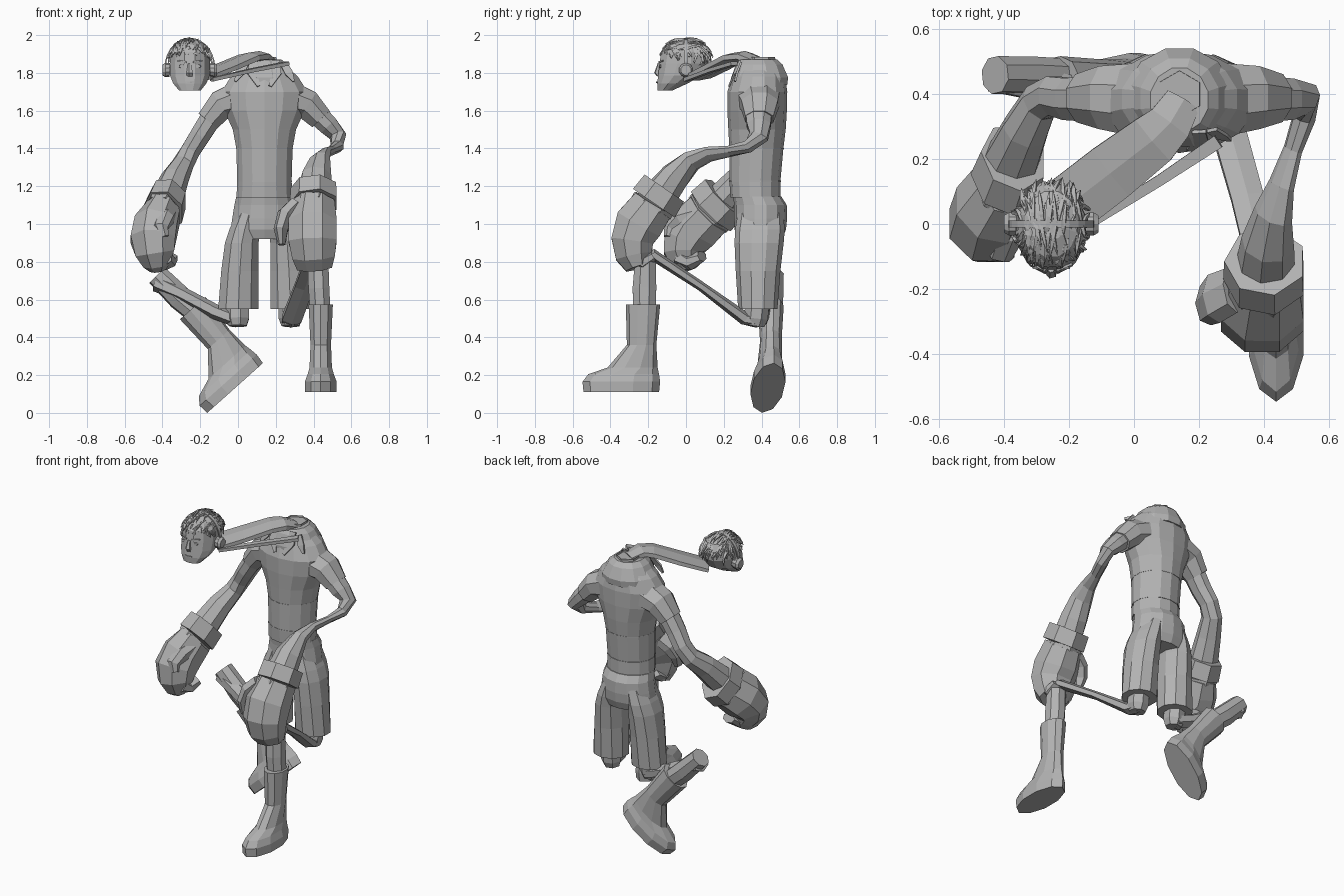
import bpy, bmesh, math, random
from mathutils import Vector, Matrix

random.seed(4)
grey = bpy.data.materials.new("plain_grey")
grey.diffuse_color = (0.45, 0.45, 0.45, 1)


def finish(name, bm):
    bmesh.ops.recalc_face_normals(bm, faces=bm.faces[:])
    me = bpy.data.meshes.new(name)
    bm.to_mesh(me)
    bm.free()
    me.materials.append(grey)
    ob = bpy.data.objects.new(name, me)
    bpy.context.collection.objects.link(ob)
    return ob


def skin(bm, loops, caps=(True, True)):
    """Bridge loops of points into a closed surface."""
    loops = [[bm.verts.new(p) for p in loop] for loop in loops]
    n = len(loops[0])
    for a, b in zip(loops, loops[1:]):
        for k in range(n):
            bm.faces.new((a[k], a[(k + 1) % n], b[(k + 1) % n], b[k]))
    for end, loop in zip(caps, (loops[0], loops[-1])):
        if end:
            bm.faces.new(loop)


def loft(bm, rings, sides=8, ref=(1, 0, 0), matrix=None, caps=(True, True)):
    """Skin elliptical rings (x, y, z, a[, b]) along their path; a lies along ref."""
    pts = [Vector(r[:3]) for r in rings]
    ref, loops = Vector(ref), []
    matrix = matrix or Matrix()
    for i, r in enumerate(rings):
        t = (pts[min(i + 1, len(pts) - 1)] - pts[max(i - 1, 0)]).normalized()
        u = (ref - ref.dot(t) * t).normalized()
        v = t.cross(u)
        angles = [math.tau * (k + 0.5) / sides for k in range(sides)]
        loops.append([matrix @ (pts[i] + u * r[3] * math.cos(w) + v * r[-1] * math.sin(w))
                      for w in angles])
    skin(bm, loops, caps)


def tube(name, rings, sides=8, ref=(1, 0, 0), matrix=None, caps=(True, True)):
    bm = bmesh.new()
    loft(bm, rings, sides, ref, matrix, caps)
    return finish(name, bm)


def stack(name, layers, cx, sides=10, matrix=None):
    """Horizontal slices (z, half width, front y, back y[, x shift])."""
    bm, loops = bmesh.new(), []
    matrix = matrix or Matrix()
    for z, rx, y0, y1, *dx in layers:
        x = cx + (dx[0] if dx else 0)
        angles = [math.tau * (k + 0.5) / sides for k in range(sides)]
        loops.append([matrix @ Vector((x + rx * 1.04 * math.cos(w),
                                       (y0 + y1) / 2 + (y1 - y0) * .52 * math.sin(w), z))
                      for w in angles])
    skin(bm, loops)
    return finish(name, bm)


MID = 0.14  # centre line of the body

# shirt, seams, collar and lapels
stack("shirt", [(1.14, .146, .24, .495), (1.23, .142, .235, .495), (1.40, .147, .235, .51),
                (1.50, .165, .23, .522), (1.60, .21, .225, .528), (1.70, .225, .225, .53),
                (1.78, .175, .25, .52), (1.84, .11, .28, .49)], MID, 14)
stack("shirt_hem", [(1.222, .144, .233, .498), (1.23, .144, .233, .498)], MID, 14)
stack("chest_seam", [(1.398, .148, .233, .512), (1.402, .148, .233, .512)], MID, 14)
stack("collar", [(1.735, .165, .24, .535), (1.775, .162, .24, .54), (1.845, .12, .265, .51),
                 (1.872, .088, .285, .48)], MID, 12)
for s in (-1, 1):
    tube("lapel", [(MID + s * .06, .285, 1.865, .03, .008), (MID + s * .065, .257, 1.80, .035, .008),
                   (MID + s * .03, .228, 1.73, .012, .006)], 4)
    tube("collar_point", [(MID + s * .10, .29, 1.85, .025, .008), (MID + s * .13, .27, 1.80, .03, .008),
                          (MID + s * .155, .26, 1.755, .008, .008)], 4)

# stretched neck from collar to head
tube("neck_stub", [(MID, .40, 1.83, .075), (MID, .40, 1.885, .072)], 6, caps=(True, False))
tube("stretched_neck", [(-.20, .06, 1.778, .105, .02), (-.07, .16, 1.828, .105, .024),
                        (.06, .26, 1.882, .095, .026), (.11, .31, 1.888, .08, .028),
                        (.15, .38, 1.86, .065, .025)], 6, (1, -1, 0))
tube("stretched_neck_fold", [(-.14, .0, 1.765, .022, .014), (.08, .135, 1.815, .024, .014),
                             (.26, .255, 1.85, .03, .014)], 4, (1, -1, 0))

# shorts
stack("shorts_hip", [(.92, .15, .28, .505), (.97, .176, .263, .524), (1.03, .168, .26, .53),
                     (1.10, .157, .26, .528), (1.145, .147, .255, .50)], MID, 14)
for s in (-1, 1):
    stack("shorts_leg", [(.55, .108, .28, .48, s * .138), (.75, .10, .268, .495, s * .130),
                         (.90, .090, .262, .512, s * .120), (.97, .082, .265, .518, s * .105),
                         (1.06, .065, .28, .51, s * .08)], MID, 10)
    tube("knee_stub", [(MID + s * .14, .38, .60, .065), (MID + s * .14, .37, .50, .065),
                       (MID + s * .14, .365, .46, .05)], 7)

# lower legs and boots, one upright and one kicked sideways
toe = Vector((-.28, -.06, -.25)).normalized()
up = Vector((-.64, 0, .77))
up = (up - up.dot(toe) * toe).normalized()
side = (-toe).cross(up)
turn = Matrix((side, -toe, up)).transposed().to_4x4()
kicked = Matrix.Translation((.13, .465, .262)) @ turn @ Matrix.Translation((0, .145, -.11))
upright = Matrix.Translation((.438, 0, 0))
for label, m, knee, lean in (("standing", upright, .80, 0), ("kicked", kicked, .83, -.035)):
    stack(label + "_boot", [(.11, .085, -.535, -.15), (.165, .085, -.54, -.145),
                            (.205, .07, -.51, -.15), (.24, .06, -.41, -.155),
                            (.36, .055, -.31, -.16), (.575, .065, -.315, -.14)], 0, 10, m)
    tube(label + "_shin", [(0, -.22, .5, .058, .062), (-.01, -.22 + lean * .6, .66, .06, .068),
                           (-.015, -.215 + lean, knee, .06, .06)], 8, (1, 0, 0), m)
tube("standing_thigh", [(.42, -.215, .79, .055, .05), (.41, -.18, .84, .055, .03),
                        (.35, .08, .67, .058, .025), (.285, .31, .50, .06, .035),
                        (.28, .38, .49, .055, .04)], 6)
tube("kicked_thigh", [(-.43, .46, .69, .06, .05), (-.30, .43, .63, .055, .04),
                      (-.12, .395, .535, .055, .04), (.0, .375, .49, .06, .04)], 6, (0, 1, 0))

# sleeves and arms
left_ref, right_ref = (1, 0, -1), (1, 0, 1)
tube("left_sleeve", [(.0, .385, 1.66, .10, .12), (-.09, .39, 1.63, .085, .105),
                     (-.16, .388, 1.545, .068, .08)], 8, left_ref)
tube("right_sleeve", [(.28, .385, 1.66, .10, .12), (.37, .39, 1.63, .085, .105),
                      (.44, .388, 1.555, .068, .08)], 8, right_ref)
tube("left_arm", [(-.13, .385, 1.58, .062, .075), (-.20, .385, 1.47, .058, .07),
                  (-.25, .395, 1.39, .055, .065), (-.29, .375, 1.32, .058, .065),
                  (-.335, .29, 1.24, .075), (-.375, .20, 1.14, .088)], 8, left_ref)
tube("right_arm", [(.42, .385, 1.58, .062, .075), (.48, .385, 1.52, .057, .068),
                   (.53, .385, 1.465, .045, .055), (.525, .33, 1.41, .038, .035),
                   (.49, .23, 1.385, .036, .022), (.455, .12, 1.37, .05, .028),
                   (.43, .03, 1.335, .068, .048), (.413, -.06, 1.25, .085, .08),
                   (.405, -.13, 1.16, .092)], 8, right_ref)

# gloves: cuff, fist and thumb
tube("left_cuff", [(-.37, .205, 1.14, .105, .145), (-.395, .135, 1.07, .112, .152)], 7)
tube("left_cuff_trim", [(-.395, .135, 1.07, .10, .14), (-.405, .118, 1.052, .10, .14)], 7)
tube("left_fist", [(-.395, .125, 1.06, .10, .14), (-.435, .05, .985, .125, .145),
                   (-.45, .0, .915, .128, .135), (-.44, -.015, .845, .112, .11),
                   (-.43, -.0, .79, .078, .085), (-.425, .01, .757, .045, .05)], 8)
tube("left_fingers", [(-.42, -.03, .82, .08, .055), (-.395, .03, .80, .075, .045),
                      (-.37, .085, .83, .06, .03)], 7)
tube("left_thumb", [(-.36, .08, 1.06, .045), (-.385, -.03, 1.03, .05), (-.41, -.08, .98, .045),
                    (-.39, -.095, .93, .025)], 7)
tube("right_cuff", [(.405, -.115, 1.19, .127, .13), (.405, -.17, 1.11, .13, .138)], 7)
tube("right_cuff_trim", [(.405, -.17, 1.11, .115, .122), (.403, -.185, 1.085, .115, .122)], 7)
tube("right_fist", [(.403, -.175, 1.10, .118, .122), (.395, -.25, 1.0, .138, .138),
                    (.395, -.285, .91, .138, .12), (.40, -.275, .83, .122, .105),
                    (.405, -.255, .77, .10, .07)], 8)
tube("right_fingers", [(.40, -.29, .83, .11, .05), (.40, -.23, .795, .105, .045),
                       (.40, -.175, .83, .09, .03)], 7)
tube("right_thumb", [(.31, -.20, 1.09, .05, .08), (.255, -.225, 1.04, .052, .085),
                     (.228, -.245, .97, .04, .07), (.232, -.255, .89, .02, .035)], 7)

# head with nose, brows, eyes, mouth and ears
HX = -.255
stack("head", [(1.708, .058, -.15, -.07), (1.745, .088, -.152, .01), (1.785, .104, -.147, .08),
               (1.85, .106, -.14, .12), (1.91, .102, -.13, .122), (1.95, .08, -.10, .10),
               (1.97, .04, -.05, .05)], HX, 12)
tube("nose", [(HX, -.142, 1.85, .010, .008), (HX, -.153, 1.80, .018, .016),
              (HX, -.145, 1.785, .018, .010)], 5)
tube("mouth", [(HX - .025, -.150, 1.752, .004), (HX, -.155, 1.75, .005),
               (HX + .025, -.150, 1.752, .004)], 4, (0, 0, 1))
for s in (-1, 1):
    tube("eye", [(HX + s * .042, -.132, 1.835, .018, .010), (HX + s * .042, -.139, 1.835, .016, .009)], 8)
    tube("eyebrow", [(HX + s * .018, -.142, 1.857, .006), (HX + s * .065, -.122, 1.865, .005)], 4, (0, 0, 1))
    tube("ear", [(HX + s * .09, .01, 1.82, .02, .032), (HX + s * .115, .015, 1.82, .018, .03)], 8, (0, 1, 0))
    # headphone cups
    tube("headphone_cup", [(HX + s * .108, .0, 1.815, .036), (HX + s * .13, .0, 1.815, .038),
                           (HX + s * .145, .0, 1.815, .028)], 10, (0, 1, 0))
tube("headphone_band", [(HX + .13 * math.cos(a), 0, 1.83 + .152 * math.sin(a), .015, .005)
                        for a in (math.pi * i / 14 for i in range(15))], 4, (0, 1, 0))

# hair: long tapering tousled strands combed forward or back from the crown
bm = bmesh.new()
for i in range(150):
    x = random.uniform(-.88, .88)
    way = -1 if i % 2 else 1
    start = random.uniform(-.3, .9)
    end = min(start + random.uniform(.7, 1.1), random.uniform(1.05, 1.3) if way < 0 else 1.85)
    lift, drift = random.uniform(1.0, 1.17), random.uniform(-.3, .3)
    rings = []
    for j, r in enumerate((.006, .009, .008, .006, .001)):
        t = j / 4
        th = start + (end - start) * t
        k = .97 + (lift - .97) * t
        u = max(-.95, min(.95, x + drift * t))
        w = math.sqrt(1 - u * u)
        rings.append((HX + .112 * k * u, way * .132 * k * w * math.sin(th),
                      min(1.855 + .122 * k * w * math.cos(th), 1.995), r))
    loft(bm, rings, 4, (1, .1, .2))
finish("hair_strands", bm)
